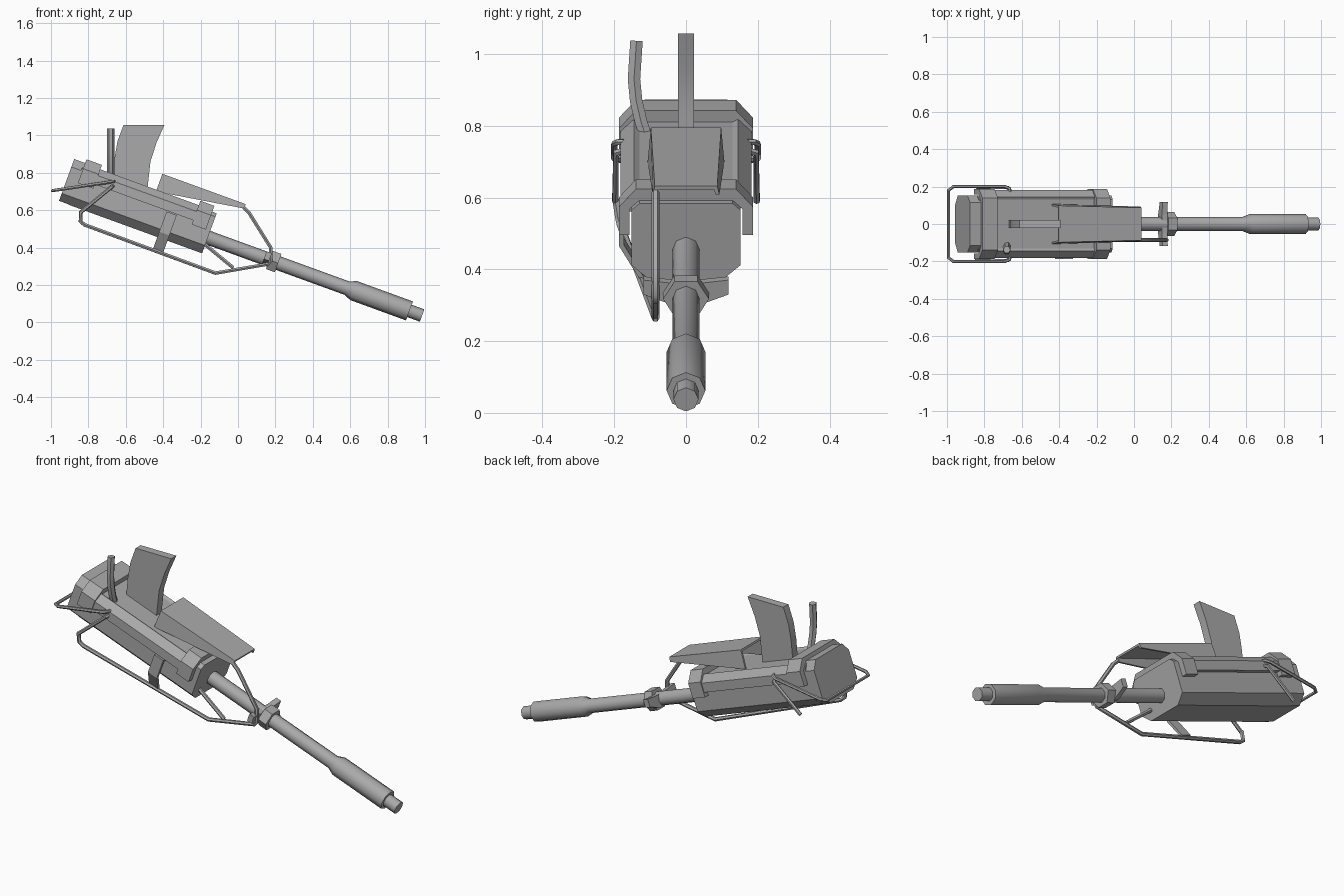
import bpy, bmesh, math
from mathutils import Vector

if "Cube" in bpy.data.objects:
    bpy.data.objects.remove(bpy.data.objects["Cube"])

T = math.radians(20)
ORIGIN = Vector((-0.147, 0, 0.449))
U = Vector((math.cos(T), 0, -math.sin(T)))   # along the barrel
V = Vector((math.sin(T), 0, math.cos(T)))    # up from the barrel
Y = Vector((0, 1, 0))

metal = bpy.data.materials.new("gunmetal_grey")
metal.diffuse_color = (0.4, 0.4, 0.4, 1)
metal.use_nodes = True
metal.node_tree.nodes["Principled BSDF"].inputs["Base Color"].default_value = metal.diffuse_color


def at(u, y, v):
    return ORIGIN + U * u + Y * y + V * v


def make(name, verts, faces, smooth=False):
    mesh = bpy.data.meshes.new(name)
    mesh.from_pydata([tuple(p) for p in verts], [], faces)
    bm = bmesh.new()
    bm.from_mesh(mesh)
    bmesh.ops.recalc_face_normals(bm, faces=bm.faces)
    bm.to_mesh(mesh)
    bm.free()
    mesh.materials.append(metal)
    ob = bpy.data.objects.new(name, mesh)
    bpy.context.collection.objects.link(ob)
    if smooth:
        smooth_shade(ob)
    return ob


def smooth_shade(ob):
    bpy.ops.object.select_all(action='DESELECT')
    ob.select_set(True)
    bpy.context.view_layer.objects.active = ob
    bpy.ops.object.shade_smooth_by_angle(angle=math.radians(50))


def loft(name, rings, smooth=False):
    """Skin a list of equal-sized closed rings and cap both ends."""
    n = len(rings[0])
    verts = [p for r in rings for p in r]
    faces = [(k * n + i, k * n + (i + 1) % n, (k + 1) * n + (i + 1) % n, (k + 1) * n + i)
             for k in range(len(rings) - 1) for i in range(n)]
    faces += [tuple(range(n)), tuple(range(len(verts) - n, len(verts)))]
    return make(name, verts, faces, smooth)


def prism(name, profile, u0, u1):
    return loft(name, [[at(u, y, v) for y, v in profile] for u in (u0, u1)])


def mirrored(half):
    return half + [(-y, v) for y, v in reversed(half)]


def tube(name, points, r):
    cu = bpy.data.curves.new(name, 'CURVE')
    cu.dimensions = '3D'
    cu.bevel_depth = r
    cu.bevel_resolution = 1
    cu.use_fill_caps = True
    sp = cu.splines.new('POLY')
    sp.points.add(len(points) - 1)
    for p, co in zip(sp.points, points):
        p.co = (*co, 1)
    cu.materials.append(metal)
    ob = bpy.data.objects.new(name, cu)
    bpy.context.collection.objects.link(ob)
    bpy.ops.object.select_all(action='DESELECT')
    ob.select_set(True)
    bpy.context.view_layer.objects.active = ob
    bpy.ops.object.convert(target='MESH')
    smooth_shade(bpy.context.object)


# Receiver body and rear block
prism("receiver", mirrored([(0.10, -0.09), (0.152, -0.045), (0.152, 0.118), (0.13, 0.138)]), -0.775, -0.015)
prism("rear_block", mirrored([(0.10, -0.088), (0.152, -0.045), (0.152, 0.105), (0.115, 0.15)]), -0.83, -0.765)

# Arched brackets over the receiver
arch = mirrored([(0.157, 0.036), (0.187, 0.036), (0.187, 0.118), (0.14, 0.171)])
arch += [(-0.157, 0.112), (-0.13, 0.137), (0.13, 0.137), (0.157, 0.112)]
prism("rear_bracket", arch, -0.768, -0.68)
prism("front_bracket", arch, -0.12, -0.04)

# Side rails between the brackets
for side, s in (("left", 1), ("right", -1)):
    rail = [(0.157, 0.06), (0.182, 0.06), (0.182, 0.11), (0.145, 0.146), (0.13, 0.138), (0.157, 0.112)]
    prism(side + "_rail", [(s * y, v) for y, v in rail], -0.69, -0.11)

# Barrel with thick muzzle and narrow tip
stations = [(-0.03, 0.038), (0.775, 0.038), (0.815, 0.054), (1.132, 0.054), (1.132, 0.035), (1.204, 0.035)]
loft("barrel", [[at(u, r * math.sin(i * math.pi / 4), r * math.cos(i * math.pi / 4)) for i in range(8)]
                for u, r in stations], True)

# Collar with wings
prism("collar", [(0.064 * math.cos(i * math.pi / 3), 0.06 * math.sin(i * math.pi / 3)) for i in range(6)],
      0.335, 0.385)
prism("collar_wings", mirrored([(0.04, -0.035), (0.118, -0.005), (0.118, 0.038), (0.05, 0.03)]), 0.305, 0.335)

# Tapered top cover: open channel with flared side flanges


def channel(u, top, flare, low, t=0.01):
    hi = 0.237
    half = [(flare - t, low), (flare, low), (top, hi)]
    inner = [(-top + t, hi - t), (top - t, hi - t)]
    return [at(u, y, v) for y, v in mirrored(half) + inner]


loft("top_cover", [channel(-0.36, 0.098, 0.107, 0.136), channel(0.114, 0.087, 0.093, 0.212)])

# Curved magazine fin
rear = [(-0.675, 0.72), (-0.66, 0.88), (-0.644, 0.97), (-0.612, 1.057)]
front = [(-0.487, 0.69), (-0.468, 0.86), (-0.436, 0.96), (-0.393, 1.057)]
loft("magazine", [[Vector((a[0], -0.022, a[1])), Vector((b[0], -0.022, b[1])),
                   Vector((b[0], 0.022, b[1])), Vector((a[0], 0.022, a[1]))]
                  for a, b in zip(rear, front)], True)

# Bent exhaust pipe
tube("pipe", [(-0.68, -0.138, 1.037), (-0.68, -0.145, 0.93), (-0.68, -0.139, 0.87),
              (-0.68, -0.125, 0.81), (-0.68, -0.11, 0.765)], 0.02)

# Rear handle loop
half = [(-0.66, 0.155, 0.755), (-0.665, 0.19, 0.755), (-0.69, 0.2, 0.75), (-0.965, 0.2, 0.709), (-0.992, 0.18, 0.705)]
tube("rear_handle", half + [(x, -y, z) for x, y, z in reversed(half)], 0.009)

# Side braces running down from the handle
for side, s in (("left", 1), ("right", -1)):
    tube(side + "_brace", [(-0.66, s * 0.155, 0.735), (-0.675, s * 0.195, 0.725), (-0.84, s * 0.197, 0.59)], 0.01)

# Guard frame sweeping from the cover, under the body, to the rear brace
tube("guard_frame", [(0.03, -0.085, 0.615), (0.06, -0.085, 0.585), (0.175, -0.085, 0.4), (0.175, -0.085, 0.33),
                     (0.16, -0.085, 0.312), (-0.12, -0.085, 0.264), (-0.82, -0.182, 0.522),
                     (-0.842, -0.186, 0.54), (-0.84, -0.195, 0.595)], 0.011)
tube("guard_strut", [(-0.18, -0.085, 0.42), (-0.025, -0.085, 0.292)], 0.011)

# Strap holding the guard frame
prism("guard_strap", [(-0.15, 0.055), (-0.187, 0.055), (-0.187, -0.06), (-0.128, -0.16),
                      (-0.116, -0.155), (-0.173, -0.057), (-0.173, 0.043), (-0.15, 0.043)], -0.27, -0.212)
